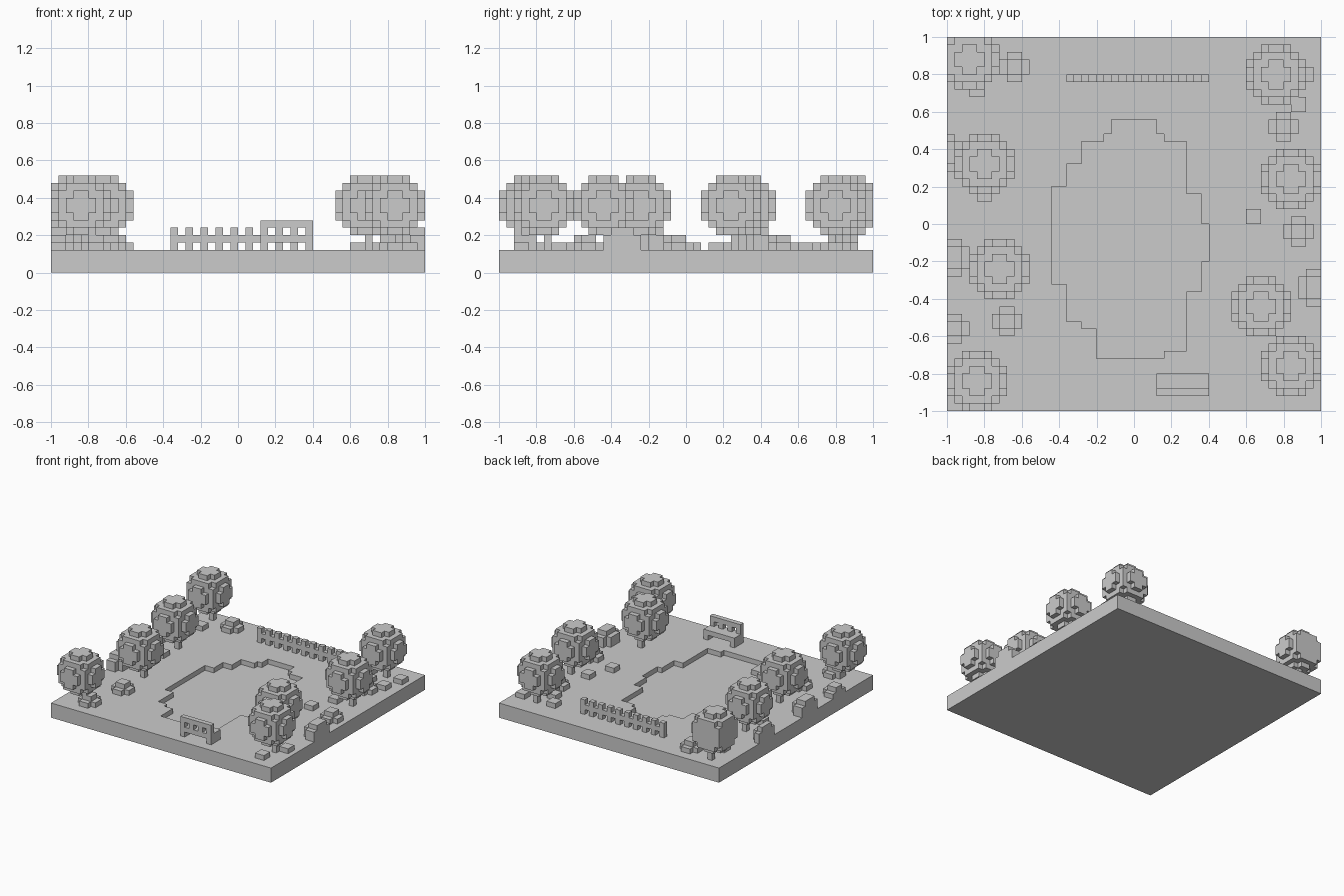
import bpy, bmesh
from math import radians
from mathutils import Matrix, Vector

if "Cube" in bpy.data.objects:
    bpy.data.objects.remove(bpy.data.objects["Cube"], do_unlink=True)

U = 0.04       # edge of one block
N = 50         # blocks along each side of the ground
GROUND = 3     # ground thickness in blocks

grey = bpy.data.materials.new("plain_grey")
grey.use_nodes = True
grey.diffuse_color = (0.6, 0.6, 0.6, 1)
grey.node_tree.nodes["Principled BSDF"].inputs["Base Color"].default_value = (0.6, 0.6, 0.6, 1)


def finish(bm, name):
    bmesh.ops.recalc_face_normals(bm, faces=bm.faces)
    mesh = bpy.data.meshes.new(name)
    bm.to_mesh(mesh)
    bm.free()
    mesh.materials.append(grey)
    obj = bpy.data.objects.new(name, mesh)
    bpy.context.collection.objects.link(obj)
    return obj


def world(p):
    return Vector((p[0] * U - 1, p[1] * U - 1, p[2] * U))


def blocks(name, cells):
    """Skin a set of block cells, dropping inner faces and cells off the ground."""
    cells = {c for c in cells if 0 <= c[0] < N and 0 <= c[1] < N}
    bm = bmesh.new()
    for c in cells:
        for axis in range(3):
            for side in (0, 1):
                near = list(c)
                near[axis] += 2 * side - 1
                if tuple(near) in cells:
                    continue
                ring = []
                for a, b in ((0, 0), (1, 0), (1, 1), (0, 1)):
                    p = list(c)
                    p[axis] += side
                    p[(axis + 1) % 3] += a
                    p[(axis + 2) % 3] += b
                    ring.append(bm.verts.new(world(p)))
                bm.faces.new(ring if side else ring[::-1])
    bmesh.ops.remove_doubles(bm, verts=bm.verts, dist=U / 10)
    bmesh.ops.dissolve_limit(bm, angle_limit=radians(1), verts=bm.verts, edges=bm.edges)
    return finish(bm, name)


def box(x0, x1, y0, y1, z0, z1):
    return {(x, y, z) for x in range(x0, x1) for y in range(y0, y1) for z in range(z0, z1)}


def ball(cx, cy, cz, r):
    """Cells whose middles lie within r of a point, above the ground."""
    k = int(r) + 2
    area = box(int(cx) - k, int(cx) + k, int(cy) - k, int(cy) + k, GROUND, int(cz) + k)
    return {c for c in area
            if (c[0] + .5 - cx) ** 2 + (c[1] + .5 - cy) ** 2 + (c[2] + .5 - cz) ** 2 < r * r}


# Ground slab with a stepped, shallow pond
bm = bmesh.new()
bmesh.ops.create_cube(bm, size=1, matrix=Matrix.Translation((0, 0, GROUND * U / 2))
                      @ Matrix.Diagonal((2, 2, GROUND * U, 1)))
ground = finish(bm, "ground")

# Pond rows: lower y, left x, right x; each row reaches up to the next one
rows = [(-.72, -.20, 0), (-.72, -.20, .16), (-.68, -.20, .16), (-.68, -.20, .28),
        (-.56, -.28, .28), (-.52, -.36, .28), (-.36, -.36, .36), (-.32, -.44, .36),
        (-.20, -.44, .40), (0, -.44, .36), (.16, -.44, .28), (.20, -.36, .28),
        (.32, -.28, .28), (.44, -.16, .16), (.48, -.12, .12)][2:]
rows[0] = (-.72, -.20, .16)
rows[1] = (-.68, -.20, .28)
right, left = [], []
for i, (y, xl, xr) in enumerate(rows):
    top = rows[i + 1][0] if i + 1 < len(rows) else .56
    right += [(xr, y), (xr, top)]
    left += [(xl, y), (xl, top)]
outline = []
for p in right + left[::-1]:
    if p not in outline:
        outline.append(p)
bm = bmesh.new()
face = bm.faces.new([bm.verts.new((x, y, 2 * U)) for x, y in outline])
up = bmesh.ops.extrude_face_region(bm, geom=[face])["geom"]
bmesh.ops.translate(bm, vec=(0, 0, 3 * U), verts=[v for v in up if isinstance(v, bmesh.types.BMVert)])
cutter = finish(bm, "pond_cutter")
cutter.hide_render = True
cut = ground.modifiers.new("pond", "BOOLEAN")
cut.operation, cut.solver, cut.object = "DIFFERENCE", "EXACT", cutter
bpy.context.view_layer.objects.active = ground
bpy.ops.object.modifier_apply(modifier="pond")
bpy.data.objects.remove(cutter, do_unlink=True)

# Trees: round block crowns on thin trunks
for x, y in ((3, 47), (5, 33), (7, 19), (4, 4), (44, 45), (46, 31), (42, 14), (46, 6)):
    blocks("tree_crown", ball(x, y, 9, 4))
    blocks("tree_trunk", box(x, x + 1, y, y + 1, GROUND, 5))

# Small shrubs: a cross of blocks with a raised middle
for x, y in ((45, 38), (47, 24), (9, 46), (8, 12), (1, 11), (6, 4)):
    blocks("shrub", box(x - 2, x + 2, y - 1, y + 1, 3, 4) | box(x - 1, x + 1, y - 2, y + 2, 3, 4)
           | box(x - 1, x + 1, y - 1, y + 1, 4, 5))

# Larger bushes trimmed by the ground edge
for x, y in ((.5, 20.5), (49.5, 16.5), (-.5, 34.5)):
    blocks("edge_bush", ball(x, y, 3.5, 2.45))

# Flat stones
for x, y in ((41, 26), (47, 41), (48, 45), (41, 45), (43, 42), (43, 31),
             (46, 3), (48, 8), (4, 43), (5, 29)):
    blocks("stone", box(x - 1, x + 1, y - 1, y + 1, 3, 4))

# Picket fence: one rail and evenly spaced posts
fence = box(16, 35, 44, 45, 4, 5)
for x in range(16, 35, 2):
    fence |= box(x, x + 1, 44, 45, 3, 6)
blocks("fence", fence)

# Bench: end legs, seat and barred backrest
bench = box(28, 35, 2, 5, 4, 5) | box(28, 35, 2, 3, 6, 7)
for x in range(28, 35, 2):
    bench |= box(x, x + 1, 2, 3, 5, 6)
for x in (28, 34):
    bench |= box(x, x + 1, 2, 5, 3, 4)
blocks("bench", bench)
